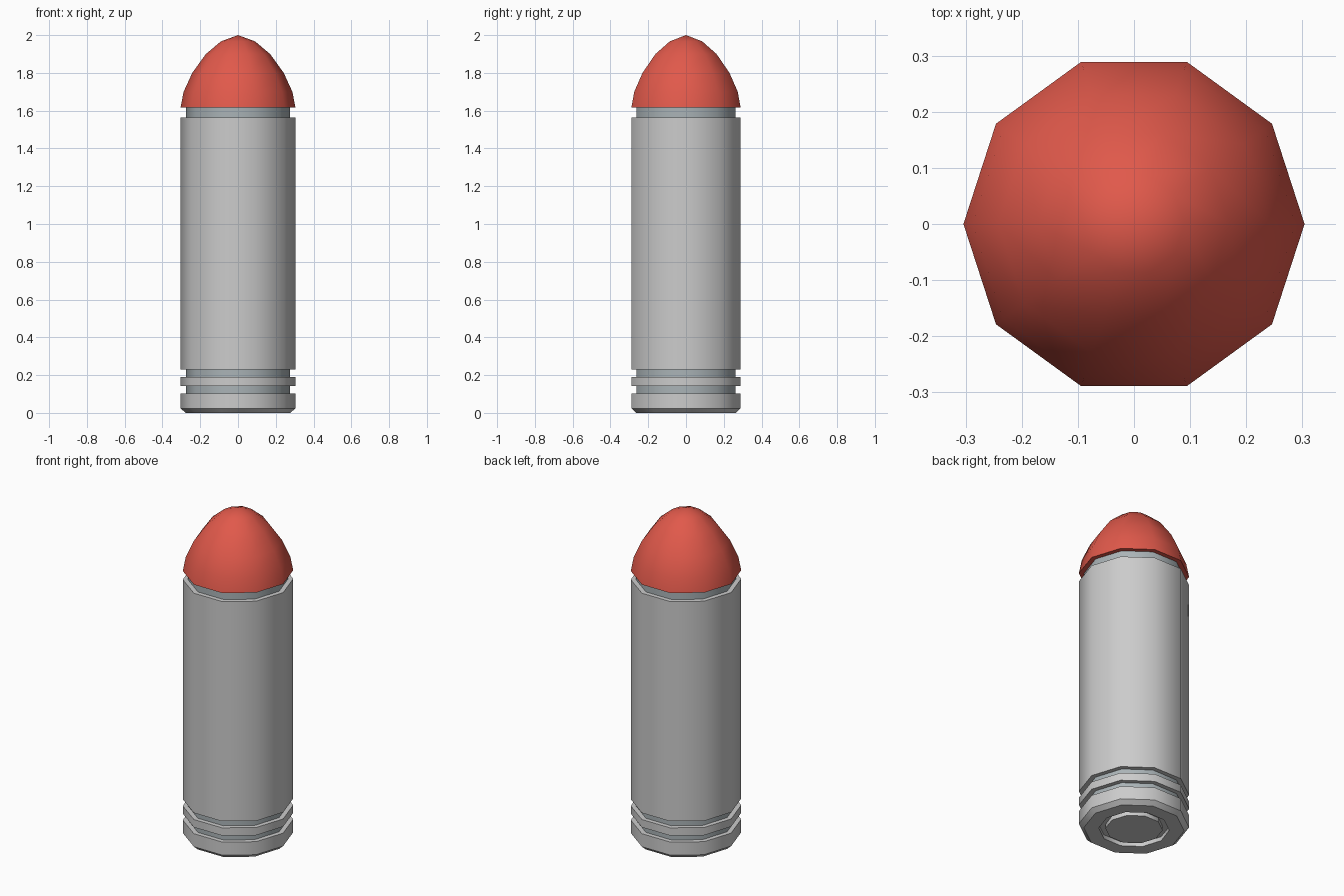
import bpy
import bmesh
import math

if "Cube" in bpy.data.objects:
    bpy.data.objects.remove(bpy.data.objects["Cube"])

SIDES = 10
R_OUT = 0.304   # outer corner radius
R_IN = 0.276    # groove corner radius


def material(name, color):
    m = bpy.data.materials.new(name)
    m.diffuse_color = (*color, 1.0)
    m.use_nodes = True
    m.node_tree.nodes["Principled BSDF"].inputs["Base Color"].default_value = m.diffuse_color
    return m


def lathe(name, profile, mat=None):
    """Spin (radius, z) points, listed from the bottom centre outward and up."""
    bm = bmesh.new()
    rings = []
    for r, z in profile:
        if r == 0:
            rings.append([bm.verts.new((0, 0, z))] * SIDES)
        else:
            rings.append([bm.verts.new((r * math.cos(math.tau * i / SIDES),
                                        r * math.sin(math.tau * i / SIDES), z))
                          for i in range(SIDES)])
    for low, high in zip(rings, rings[1:]):
        for i in range(SIDES):
            j = (i + 1) % SIDES
            corners = (low[i], low[j], high[j], high[i])
            bm.faces.new(list(dict.fromkeys(corners)))
    mesh = bpy.data.meshes.new(name)
    bm.to_mesh(mesh)
    bm.free()
    obj = bpy.data.objects.new(name, mesh)
    bpy.context.collection.objects.link(obj)
    if mat:
        mesh.materials.append(mat)
    bpy.ops.object.select_all(action='DESELECT')
    obj.select_set(True)
    bpy.context.view_layer.objects.active = obj
    bpy.ops.object.shade_smooth_by_angle(angle=math.radians(40))
    return obj


red = material("red", (0.75, 0.10, 0.07))
steel = material("blue_grey", (0.40, 0.45, 0.47))

# Base with chamfered rim and a ring-shaped channel around the centre disc
lathe("base", [(0, 0), (0.158, 0), (0.158, 0.025), (0.195, 0.025), (0.195, 0),
               (0.277, 0), (R_OUT, 0.024), (R_OUT, 0.103), (R_IN, 0.103)])

# Thin ring and main casing
for name, z0, z1 in (("ring", 0.142, 0.189), ("casing", 0.229, 1.564)):
    lathe(name, [(R_IN, z0), (R_OUT, z0), (R_OUT, z1), (R_IN, z1)])

# Recessed grooves between the parts
for name, z0, z1 in (("lower_groove", 0.103, 0.142),
                     ("middle_groove", 0.189, 0.229),
                     ("neck_groove", 1.564, 1.616)):
    lathe(name, [(R_IN, z0), (R_IN, z1)], steel)

# Rounded pointed tip
lathe("tip", [(R_IN, 1.616), (R_OUT, 1.616), (0.288, 1.70), (0.242, 1.80),
              (0.170, 1.90), (0.090, 1.967), (0, 2.0)], red)
